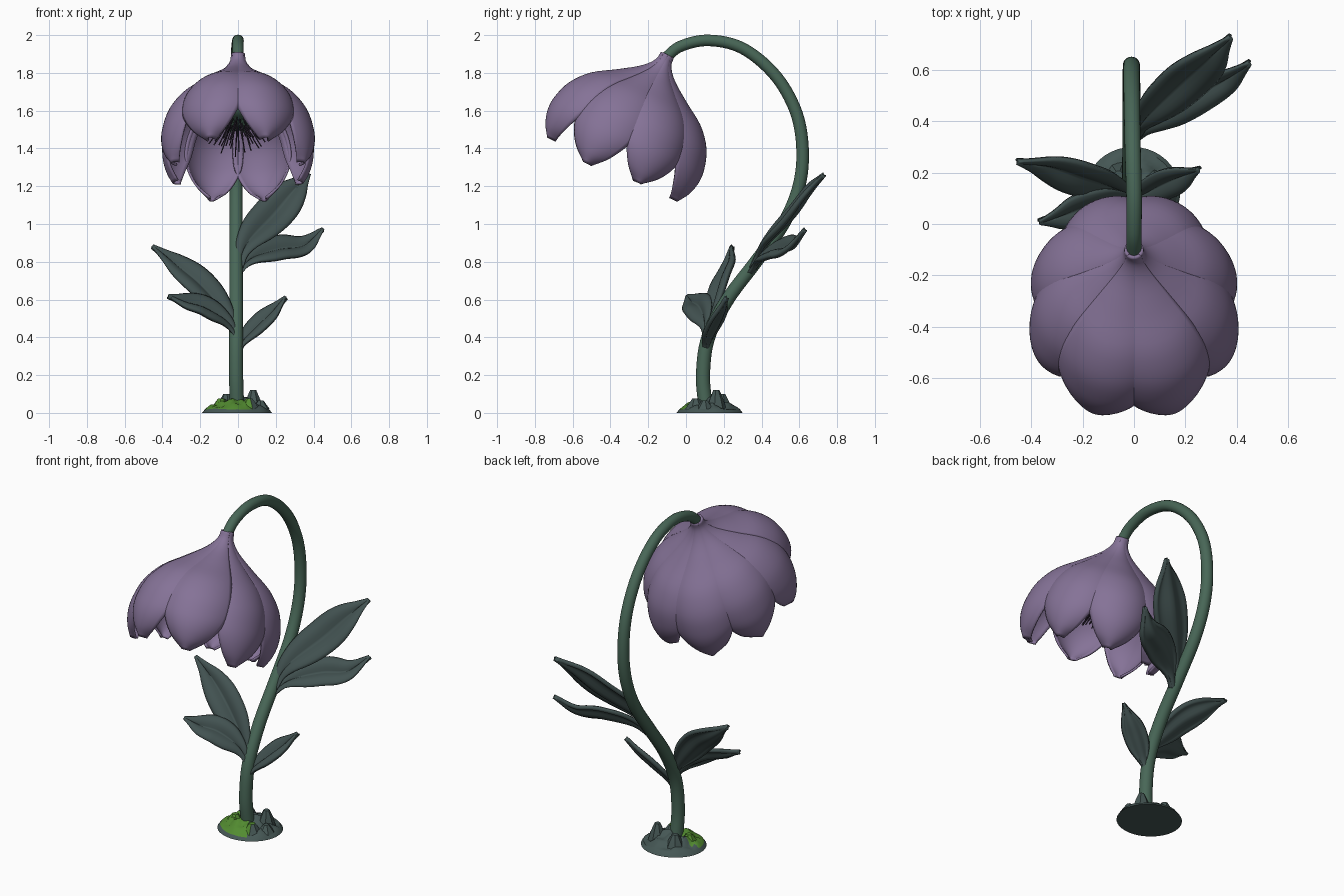
import bpy, bmesh, math, random
from mathutils import Vector, noise

if "Cube" in bpy.data.objects:
    bpy.data.objects.remove(bpy.data.objects["Cube"])

random.seed(4)


def material(name, rgb):
    m = bpy.data.materials.new(name)
    m.diffuse_color = (*rgb, 1)
    m.use_nodes = True
    m.node_tree.nodes["Principled BSDF"].inputs["Base Color"].default_value = m.diffuse_color
    return m


PETAL = material("dusty purple", (0.235, 0.17, 0.31))
STEM = material("stem green", (0.065, 0.135, 0.095))
LEAF = material("dark leaf green", (0.055, 0.085, 0.083))
STAMEN = material("dark plum", (0.035, 0.025, 0.045))
SOIL = material("grey green soil", (0.06, 0.095, 0.09))
MOSS = material("moss green", (0.085, 0.26, 0.03))


def spline(keys, t):
    """Catmull-Rom through equally spaced keys, t in 0..1."""
    k = [Vector(p) for p in keys]
    k = [2 * k[0] - k[1]] + k + [2 * k[-1] - k[-2]]
    n = len(k) - 3
    i = min(int(t * n), n - 1)
    f = t * n - i
    a, b, c, d = k[i:i + 4]
    return 0.5 * (2 * b + (c - a) * f + (2 * a - 5 * b + 4 * c - d) * f ** 2
                  + (3 * b - a - 3 * c + d) * f ** 3)


def make(name, verts, faces, mats, thick=0, angle=60):
    me = bpy.data.meshes.new(name)
    me.from_pydata([tuple(v) for v in verts], [], faces)
    bm = bmesh.new()
    bm.from_mesh(me)
    bmesh.ops.recalc_face_normals(bm, faces=bm.faces)
    bm.to_mesh(me)
    bm.free()
    ob = bpy.data.objects.new(name, me)
    bpy.context.collection.objects.link(ob)
    for m in mats:
        me.materials.append(m)
    if thick:
        mod = ob.modifiers.new("thickness", 'SOLIDIFY')
        mod.thickness = thick
        mod.offset = 0
    bpy.ops.object.select_all(action='DESELECT')
    ob.select_set(True)
    bpy.context.view_layer.objects.active = ob
    bpy.ops.object.shade_smooth_by_angle(angle=math.radians(angle))
    return ob


def grid_faces(rows, cols, closed=False):
    return [(i * cols + j, i * cols + (j + 1) % cols,
             (i + 1) * cols + (j + 1) % cols, (i + 1) * cols + j)
            for i in range(rows - 1) for j in range(cols if closed else cols - 1)]


def tube(points, radius0, radius1, steps, sides):
    verts = []
    for i in range(steps + 1):
        t = i / steps
        p = spline(points, t)
        d = (spline(points, min(1, t + .01)) - spline(points, max(0, t - .01))).normalized()
        u = (Vector((1, 0, 0)) - d * d.x).normalized()
        w = d.cross(u)
        r = radius0 + (radius1 - radius0) * t
        for j in range(sides):
            a = math.tau * j / sides
            verts.append(p + r * (u * math.cos(a) + w * math.sin(a)))
    faces = grid_faces(steps + 1, sides, True)
    faces += [tuple(range(sides)), tuple(range(steps * sides, (steps + 1) * sides))]
    return verts, faces


# Curved stem
stem = [(-.005, .105, .02), (-.01, .09, .2), (-.01, .118, .4), (-.01, .22, .6), (-.01, .37, .8),
        (-.01, .515, 1.0), (-.01, .598, 1.2), (-.01, .617, 1.4), (-.01, .58, 1.6),
        (-.008, .47, 1.79), (-.005, .3, 1.93), (0, .12, 1.972), (0, -.03, 1.94), (0, -.118, 1.87)]
make("stem", *tube(stem, .038, .029, 90, 20), [STEM])

# Flower frame: axis points down and forward, opening slightly longer front to back
APEX = Vector((0, -.12, 1.85))
AXIS = Vector((0, -.43, -.9)).normalized()
FRONT = Vector((0, -.9, .43)).normalized()
SIDE = Vector((1, 0, 0))


def flower(r, s, a):
    stretch = 1 + .09 * min(1, r / .3)
    return APEX + AXIS * s + r * (FRONT * math.cos(a) * stretch + SIDE * math.sin(a))


# Petals: keys are radius, distance along the axis, half width relative to full
petal = [(.031, -.05, 1), (.041, .0, 1), (.09, .06, 1), (.19, .135, 1), (.3, .215, 1),
         (.375, .31, 1), (.41, .41, .95), (.418, .49, .77), (.404, .565, .5), (.375, .625, .12)]
ROWS, COLS = 37, 17
for k, (az, half, size, length) in enumerate([(23.5, 28.5, 1.015, .985), (69, 27, .995, 1.04),
                                              (113, 26, .99, 1.0), (157.5, 27, 1.0, 1.0)]):
    for side, word in ((1, "right"), (-1, "left")):
        verts = []
        for i in range(ROWS):
            r, s, h = spline(petal, i / (ROWS - 1))
            for j in range(COLS):
                u = 2 * j / (COLS - 1) - 1
                cup = 1 - .09 * u * u * min(1, i / 10)
                verts.append(flower(r * cup * size, s * length,
                                    side * math.radians(az + half * h * u)))
        make("petal_%s_%d" % (word, k + 1), verts, grid_faces(ROWS, COLS), [PETAL], .012)

# Green lumpy flower centre
verts = []
heart = [(.05, .15), (.12, .24), (.14, .29), (.125, .33), (.08, .345), (.005, .35)]
for i, (r, s) in enumerate(heart):
    for j in range(24):
        verts.append(flower(r * (1 + .08 * (j % 2)), s + .012 * (j % 2), math.tau * j / 24))
make("flower_centre", verts, grid_faces(len(heart), 24, True), [STEM])

# Stamens
verts, faces = [], []
for k in range(40):
    a = k * 2.39996
    q = math.sqrt((k + 1) / 40)
    pts = [flower(.06 * q, .33, a), flower(.11 * q, .4, a),
           flower(.16 * q, .455 + random.uniform(-.02, .02), a)]
    v, f = tube(pts, .003, .0035, 5, 5)
    faces += [tuple(n + len(verts) for n in p) for p in f]
    verts += v
make("stamens", verts, faces, [STAMEN])

# Leaves: path, facing direction, half width
leaves = {
    "upper_right_leaf": ([(0, .35, .77), (.05, .42, .9), (.19, .555, 1.05), (.29, .645, 1.17),
                          (.375, .73, 1.26)], (.1, -.75, .6), .105),
    "middle_right_leaf": ([(0, .34, .74), (.08, .4, .82), (.22, .49, .868), (.35, .56, .885),
                           (.45, .63, .97)], (.05, -.7, .7), .084),
    "upper_left_leaf": ([(0, .115, .42), (-.07, .14, .53), (-.2, .18, .68), (-.33, .225, .785),
                         (-.455, .245, .88)], (.25, -.72, .5), .086),
    "lower_left_leaf": ([(0, .11, .4), (-.07, .1, .49), (-.18, .07, .56), (-.28, .035, .585),
                         (-.37, .01, .615)], (0, -.6, .75), .078),
    "small_right_leaf": ([(0, .105, .32), (.04, .12, .39), (.12, .16, .475), (.19, .19, .54),
                          (.255, .215, .61)], (-.35, -.6, .55), .062),
}
widths = [(.22, 0), (.26, 0), (.55, 0), (.9, 0), (1, 0), (.95, 0), (.72, 0), (.35, 0), (.05, 0)]
for name, (path, face, half) in leaves.items():
    verts = []
    for i in range(29):
        t = i / 28
        d = (spline(path, min(1, t + .02)) - spline(path, max(0, t - .02))).normalized()
        n = Vector(face)
        n = (n - d * n.dot(d)).normalized()
        w = d.cross(n)
        size = half * spline(widths, t)[0]
        for j in range(13):
            u = j / 6 - 1
            # raised halves with a sunken midrib
            lift = size * .42 * math.sin(min(1, math.sqrt(u * u + .01)) * 2.3)
            verts.append(spline(path, t) + w * size * u + n * (lift - .25 * size))
    make(name, verts, grid_faces(29, 13), [LEAF], .024, 80)

# Rocky mound with a moss patch on the front left
RINGS, SEG = 12, 40
verts = []
for i in range(RINGS + 1):
    q = 1 - i / RINGS
    for j in range(SEG):
        a = math.tau * j / SEG
        x, y = .185 * max(q, .01) * math.cos(a), .175 * max(q, .01) * math.sin(a)
        bump = noise.noise(Vector((x * 22 + 3, y * 22, 1.7)))
        z = 0 if i == 0 else .01 + .062 * (1 - q ** 2) + .032 * bump * min(1, i / 4)
        verts.append(Vector((x - .005, y + .125, max(z, .004 if i else 0))))
faces = grid_faces(RINGS + 1, SEG, True)
faces += [tuple(range(SEG)), tuple(range(RINGS * SEG, (RINGS + 1) * SEG))]
# Small stones around the stem
for cx, cy, r, h in [(.08, .16, .038, .12), (-.06, .19, .04, .1), (.06, .05, .04, .075),
                     (.12, .1, .035, .065), (-.09, .1, .04, .075)]:
    b = len(verts)
    for s, z in [(1.4, .02), (1, h * .6), (.45, h)]:
        verts += [Vector((cx + r * s * math.cos(m + cx * 9), cy + r * s * math.sin(m + cx * 9), z))
                  for m in [math.tau * n / 7 for n in range(7)]]
    faces += [tuple(n + b for n in f) for f in grid_faces(3, 7, True)]
    faces.append(tuple(range(b + 14, b + 21)))
mound = make("mound", verts, faces, [SOIL, MOSS], angle=40)
for p in mound.data.polygons:
    x, y, z = p.center
    edge = noise.noise(Vector((x * 15, y * 15, 5))) * .03
    if z > .02 and x < .07 and y < .135 and -.7 * x - (y - .125) > .035 + edge:
        p.material_index = 1
